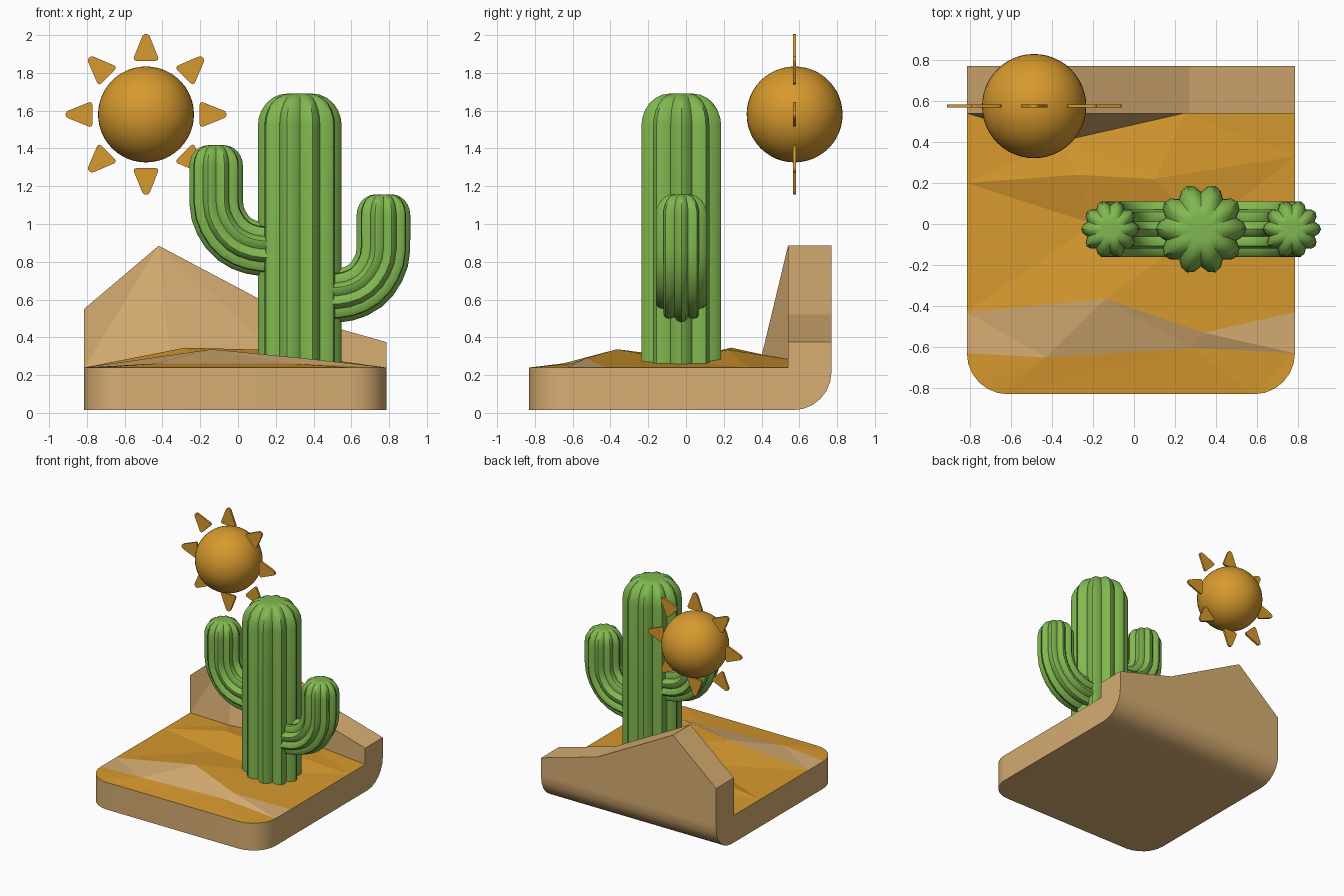
import bpy
import bmesh
from math import sin, cos, pi, radians
from mathutils import Vector, Matrix
from mathutils.geometry import delaunay_2d_cdt

cube = bpy.data.objects.get("Cube")
if cube:
    bpy.data.objects.remove(cube, do_unlink=True)


def material(name, color):
    m = bpy.data.materials.new(name)
    m.use_nodes = True
    m.diffuse_color = (*color, 1)
    m.node_tree.nodes["Principled BSDF"].inputs["Base Color"].default_value = (*color, 1)
    return m


TAN = material("sandstone_tan", (0.68, 0.42, 0.17))
ORANGE = material("warm_orange", (0.68, 0.32, 0.027))
GREEN = material("cactus_green", (0.22, 0.48, 0.08))


def finish(name, bm, mats, smooth=0):
    bmesh.ops.recalc_face_normals(bm, faces=bm.faces[:])
    mesh = bpy.data.meshes.new(name)
    bm.to_mesh(mesh)
    bm.free()
    for m in mats:
        mesh.materials.append(m)
    ob = bpy.data.objects.new(name, mesh)
    bpy.context.collection.objects.link(ob)
    if smooth:
        bpy.ops.object.select_all(action='DESELECT')
        ob.select_set(True)
        bpy.context.view_layer.objects.active = ob
        bpy.ops.object.shade_smooth_by_angle(angle=radians(smooth))
    return ob


def prism(bm, points, y0, y1):
    """Extrude an x-z outline between two depths."""
    front = [bm.verts.new((x, y0, z)) for x, z in points]
    back = [bm.verts.new((x, y1, z)) for x, z in points]
    bm.faces.new(front)
    bm.faces.new(back)
    n = len(points)
    for i in range(n):
        j = (i + 1) % n
        bm.faces.new((front[i], front[j], back[j], back[i]))


# Overall block limits
X0, X1, Y0, Y1 = -0.815, 0.785, -0.83, 0.77
Z0, Z1, WALL, R = 0.015, 0.24, 0.54, 0.2

# Base tray: rounded front corners and rounded lower back edge, open top
bm = bmesh.new()
bmesh.ops.create_cube(bm, size=1, matrix=Matrix.LocRotScale(
    Vector(((X0 + X1) / 2, (Y0 + Y1) / 2, (Z0 + Z1) / 2)), None,
    Vector((X1 - X0, Y1 - Y0, Z1 - Z0))))
rounded = []
for e in bm.edges:
    a, b = (v.co for v in e.verts)
    upright_front = abs(a.z - b.z) > 0.1 and a.y < 0
    lower_back = a.y > 0 and b.y > 0 and max(a.z, b.z) < 0.1
    if upright_front or lower_back:
        rounded.append(e)
bmesh.ops.bevel(bm, geom=rounded, offset=R, segments=6, profile=0.5, affect='EDGES')
bm.normal_update()
bmesh.ops.delete(bm, geom=[f for f in bm.faces if f.normal.z > 0.9], context='FACES')
finish("base_tray", bm, [TAN], 30)

# Mountain wall along the back
bm = bmesh.new()
prism(bm, [(X0, Z1), (X1, Z1), (X1, 0.375), (0.27, 0.52), (-0.42, 0.885), (X0, 0.55)], WALL, Y1)
finish("mountain_wall", bm, [TAN])

# Sloping spur at the foot of the mountain
bm = bmesh.new()
for co in [(-0.42, WALL, 0.885), (X0, WALL, Z1), (-0.36, 0.4, 0.3), (0.25, WALL, 0.28),
           (-0.36, 0.42, Z1)]:
    bm.verts.new(co)
bmesh.ops.convex_hull(bm, input=bm.verts[:])
finish("mountain_spur", bm, [TAN])

# Dune surface: outline, front band lines and back ridge, triangulated
lower = [(X0, -0.63, Z1), (-0.43, -0.65, 0.262), (0.28, -0.605, 0.262), (X1, -0.63, Z1)]
upper = [(X0, -0.43, Z1), (-0.14, -0.365, 0.337), (0.34, -0.53, 0.29), (X1, -0.43, Z1)]
ridge = [(X0, 0.2, Z1), (-0.28, 0.24, 0.345), (0.1, 0.22, 0.335), (X1, 0.33, Z1)]
back = [(X0, WALL, Z1), (-0.36, 0.4, 0.31), (0.25, WALL, 0.285), (X1, WALL, Z1)]
points, edges = [], []
for line in (lower, upper, ridge, back):
    s = len(points)
    points += line
    edges += [(s + i, s + i + 1) for i in range(len(line) - 1)]
points += [(-0.2, 0.0, 0.29), (0.33, -0.03, 0.275), (-0.36, WALL, 0.3)]
for k in range(1, 7):
    dx, y = R * (1 - cos(k * pi / 12)), Y0 + R - R * sin(k * pi / 12)
    points += [(X0 + dx, y, Z1), (X1 - dx, y, Z1)]


def height_on(line, x):
    for (xa, ya, _), (xb, yb, _) in zip(line, line[1:]):
        if x <= xb:
            return ya + (yb - ya) * (x - xa) / (xb - xa)
    return line[-1][1]


vs, _, fs, origin, _, _ = delaunay_2d_cdt([Vector(p[:2]) for p in points], edges, [], 0, 1e-5)
bm = bmesh.new()
verts = [bm.verts.new((v.x, v.y, points[o[0]][2] if o else Z1)) for v, o in zip(vs, origin)]
for f in fs:
    face = bm.faces.new([verts[i] for i in f])
    c = face.calc_center_median()
    face.material_index = int(height_on(lower, c.x) < c.y < height_on(upper, c.x))
finish("dune_ground", bm, [ORANGE, TAN])

# Cactus: ribbed section swept along a path with a rounded crown
RIBS, STEPS, CY = 10, 4, -0.025


def ribbed_stem(name, path, radius, top, dome):
    x_end = path[-1][0]
    rings = [(x, z, 1.0) for x, z in path]
    rings += [(x_end, top - dome + dome * sin(a), 0.3 + 0.7 * cos(a))
              for a in (k * pi / 12 for k in range(7))]
    bm = bmesh.new()
    loops = []
    for i, (x, z, s) in enumerate(rings):
        a, b = rings[max(i - 1, 0)], rings[min(i + 1, len(rings) - 1)]
        t = Vector((b[0] - a[0], 0, b[1] - a[1])).normalized()
        side = Vector((t.z, 0, -t.x))
        loop = []
        for k in range(RIBS * STEPS):
            th = 2 * pi * k / (RIBS * STEPS)
            r = s * radius * (0.82 + 0.18 * abs(cos(th * RIBS / 2)))
            co = Vector((x, CY, z)) + side * (r * cos(th)) + Vector((0, r * sin(th), 0))
            loop.append(bm.verts.new(co))
        loops.append(loop)
    n = RIBS * STEPS
    for p, q in zip(loops, loops[1:]):
        for k in range(n):
            j = (k + 1) % n
            bm.faces.new((p[k], p[j], q[j], q[k]))
    bm.faces.new(loops[0])
    tip = bm.verts.new((x_end, CY, top - 0.005))
    for k in range(n):
        bm.faces.new((loops[-1][k], loops[-1][(k + 1) % n], tip))
    finish(name, bm, [GREEN], 35)


TRUNK_X = 0.327
ribbed_stem("cactus_trunk", [(TRUNK_X, Z1), (TRUNK_X, 0.9)], 0.222, 1.69, 0.17)
elbow = [(0.08, -0.005), (0.2, 0.0), (0.25, 0.008), (0.3, 0.025), (0.345, 0.052),
         (0.385, 0.092), (0.415, 0.14), (0.435, 0.19), (0.443, 0.25), (0.443, 0.33)]
for name, side, z, top in (("cactus_left_arm", 1, 0.62, 1.157),
                           ("cactus_right_arm", -1, 0.867, 1.417)):
    ribbed_stem(name, [(TRUNK_X + side * d, z + h) for d, h in elbow], 0.142, top, 0.11)

# Sun ball
SUN = Vector((-0.487, 0.575, 1.58))
bm = bmesh.new()
bmesh.ops.create_uvsphere(bm, u_segments=48, v_segments=24, radius=0.254,
                          matrix=Matrix.Translation(SUN))
finish("sun_ball", bm, [ORANGE], 40)

# Eight thin rays with softened corners
half = [(0.052, 0.284), (0.062, 0.288), (0.065, 0.3), (0.022, 0.408), (0.016, 0.419), (0.006, 0.425)]
outline = half + [(-x, z) for x, z in reversed(half)]
for i in range(8):
    a = i * pi / 4
    bm = bmesh.new()
    prism(bm, [(SUN.x + x * cos(a) + z * sin(a), SUN.z + z * cos(a) - x * sin(a))
               for x, z in outline], SUN.y - 0.008, SUN.y + 0.008)
    finish(f"sun_ray_{i + 1}", bm, [ORANGE])
